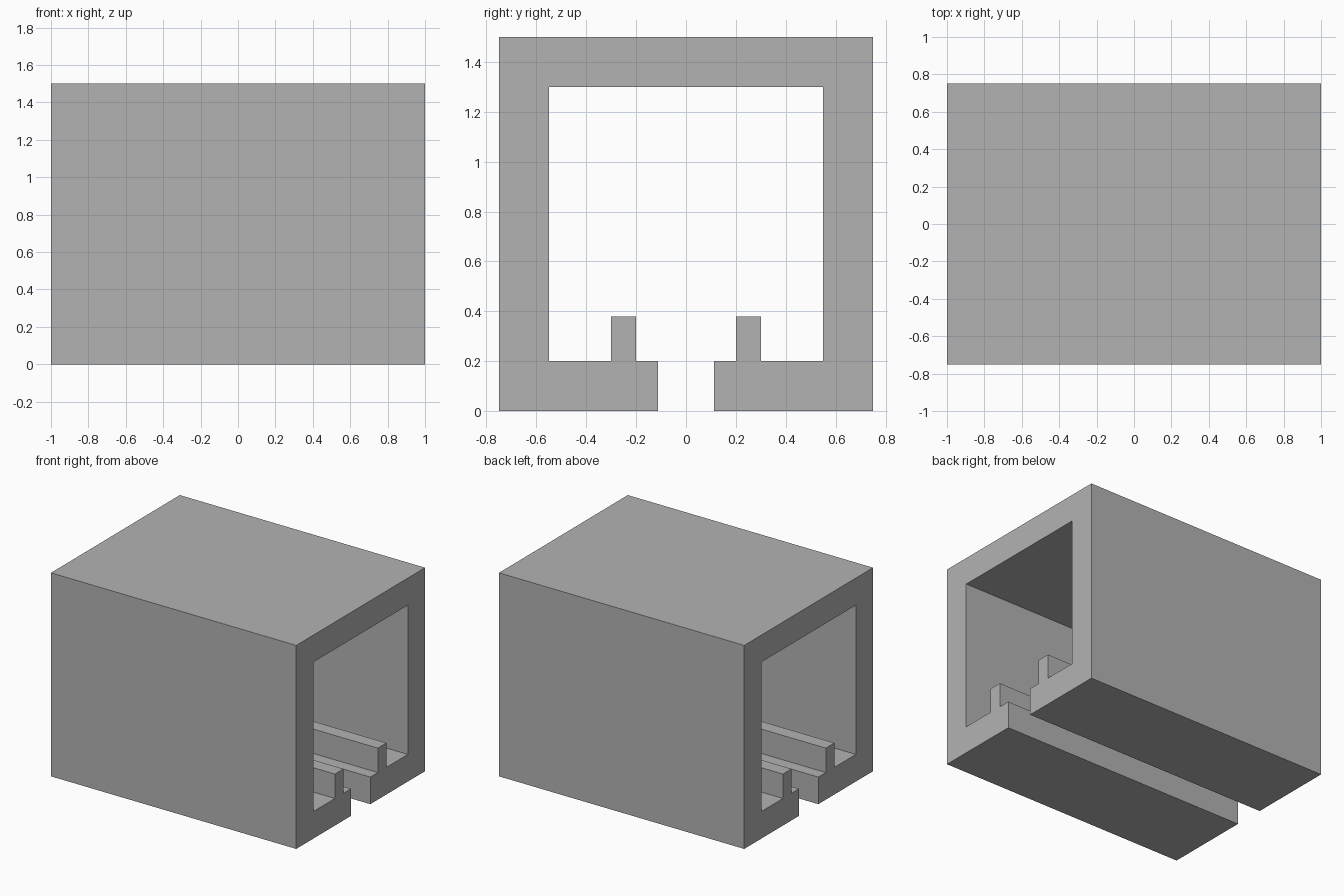
import bpy
import bmesh

cube = bpy.data.objects.get("Cube")
if cube:
    bpy.data.objects.remove(cube, do_unlink=True)

LENGTH = 2.0

grey = bpy.data.materials.new("plain_grey")
grey.use_nodes = True
colour = (0.45, 0.45, 0.45, 1.0)
grey.diffuse_color = colour
grey.node_tree.nodes["Principled BSDF"].inputs["Base Color"].default_value = colour


def mirrored(points):
    """Reflect a (y, z) path and reverse it so it continues the loop."""
    return [(-y, z) for y, z in reversed(points)]


# Half cross-section: outer wall, then inner wall with upright rib and slot lip
outer = [(0.113, 0), (0.75, 0), (0.75, 1.5)]
inner = [(0.55, 1.3), (0.55, 0.2), (0.3, 0.2), (0.3, 0.38),
         (0.2, 0.38), (0.2, 0.2), (0.113, 0.2)]
profile = outer + mirrored(outer) + mirrored(inner) + inner

# Slotted channel: one closed profile extruded along x
bm = bmesh.new()
cap = bm.faces.new([bm.verts.new((-LENGTH / 2, y, z)) for y, z in profile])
result = bmesh.ops.extrude_face_region(bm, geom=[cap], use_keep_orig=True)
moved = [g for g in result["geom"] if isinstance(g, bmesh.types.BMVert)]
bmesh.ops.translate(bm, verts=moved, vec=(LENGTH, 0, 0))
bmesh.ops.recalc_face_normals(bm, faces=bm.faces)

mesh = bpy.data.meshes.new("slotted_channel")
bm.to_mesh(mesh)
bm.free()
mesh.materials.append(grey)
channel = bpy.data.objects.new("slotted_channel", mesh)
bpy.context.collection.objects.link(channel)
